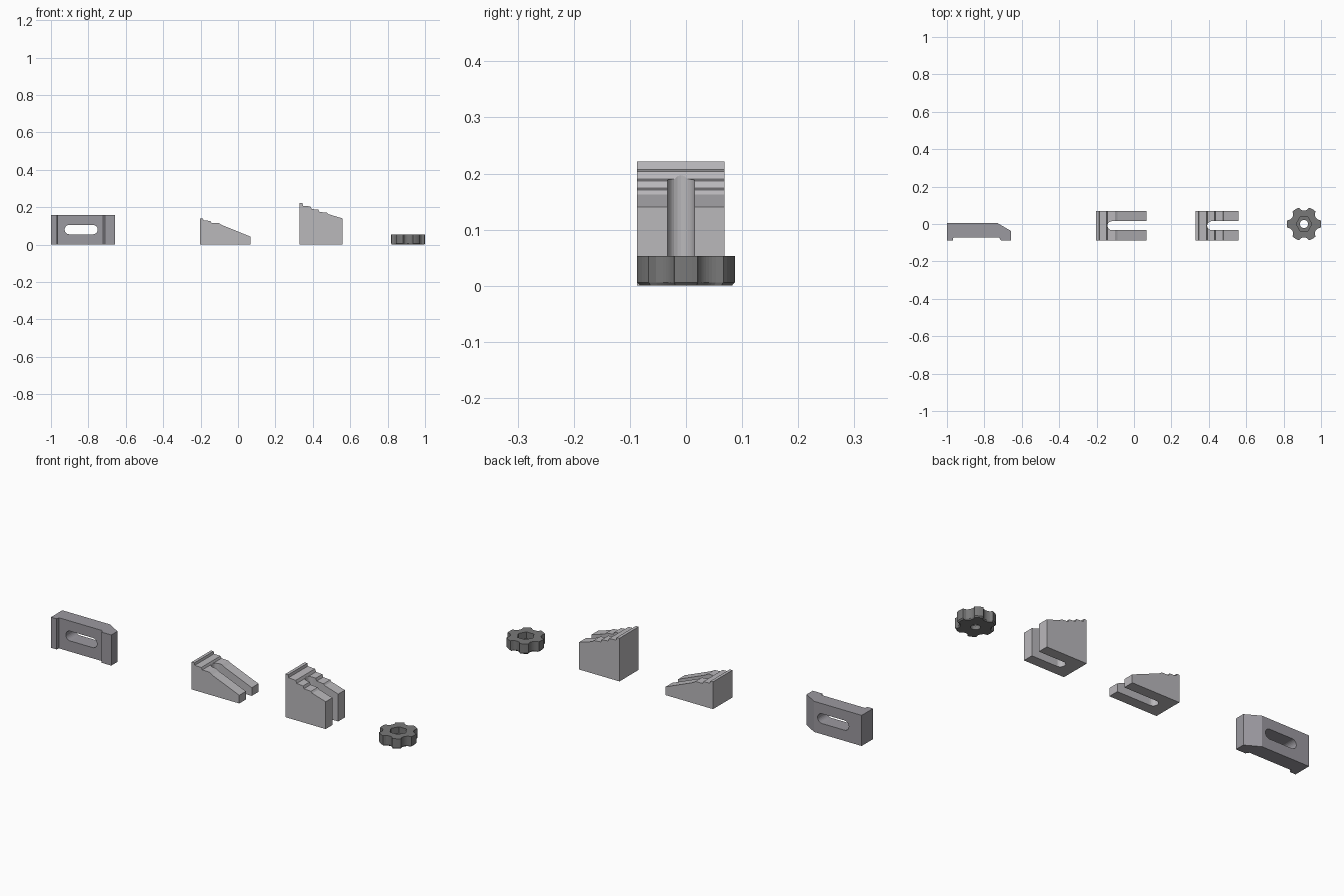
import bpy, bmesh
from math import sin, cos, pi, radians
from mathutils import Vector

if "Cube" in bpy.data.objects:
    bpy.data.objects.remove(bpy.data.objects["Cube"])


def paint(ob, name, rgb):
    mat = bpy.data.materials.new(name)
    mat.diffuse_color = (*rgb, 1)
    mat.use_nodes = True
    mat.node_tree.nodes["Principled BSDF"].inputs["Base Color"].default_value = mat.diffuse_color
    ob.data.materials.clear()
    ob.data.materials.append(mat)


def prism(name, pts, axis, a, b):
    """Extrude a 2D outline along 'y' (points are x,z) or 'z' (points are x,y)."""
    bm = bmesh.new()
    vs = [bm.verts.new((u, a, v) if axis == 'y' else (u, v, a)) for u, v in pts]
    face = bm.faces.new(vs)
    ext = bmesh.ops.extrude_face_region(bm, geom=[face])
    move = Vector((0, b - a, 0)) if axis == 'y' else Vector((0, 0, b - a))
    bmesh.ops.translate(bm, vec=move,
                        verts=[g for g in ext['geom'] if isinstance(g, bmesh.types.BMVert)])
    bmesh.ops.recalc_face_normals(bm, faces=bm.faces)
    me = bpy.data.meshes.new(name)
    bm.to_mesh(me)
    bm.free()
    ob = bpy.data.objects.new(name, me)
    bpy.context.collection.objects.link(ob)
    return ob


def cut(ob, cutter):
    m = ob.modifiers.new("cut", 'BOOLEAN')
    m.operation, m.solver, m.object = 'DIFFERENCE', 'EXACT', cutter
    bpy.context.view_layer.objects.active = ob
    bpy.ops.object.modifier_apply(modifier=m.name)
    bpy.data.objects.remove(cutter)


def arc(cx, cy, r, a0, a1, n):
    return [(cx + r * cos(a0 + (a1 - a0) * i / n),
             cy + r * sin(a0 + (a1 - a0) * i / n)) for i in range(n + 1)]


# Clamp bar with two feet, a sloped nose and a rounded slot
bar = prism("clamp_bar", [(-1, -0.087), (-0.968, -0.087), (-0.966, -0.071), (-0.722, -0.071),
                          (-0.712, -0.087), (-0.658, -0.087), (-0.658, -0.037),
                          (-0.73, 0.005), (-1, 0.005)], 'z', 0, 0.157)
slot = (arc(-0.775, 0.08, 0.025, -pi / 2, pi / 2, 12)
        + arc(-0.902, 0.08, 0.025, pi / 2, 3 * pi / 2, 12))
cut(bar, prism("slot_cutter", slot, 'y', -0.2, 0.2))
paint(bar, "dark_grey", (0.33, 0.32, 0.35))


# Stepped support blocks, each with an open-ended slot
def support(name, profile, slot_x):
    ob = prism(name, profile, 'y', -0.087, 0.069)
    r, cy = 0.024, -0.009
    outline = arc(slot_x + r, cy, r, pi / 2, 3 * pi / 2, 12) + [(0.8, cy - r), (0.8, cy + r)]
    cut(ob, prism("slot_cutter", outline, 'z', -0.1, 0.5))
    paint(ob, "mid_grey", (0.49, 0.48, 0.50))


support("low_step_block", [(-0.202, 0), (0.068, 0), (0.068, 0.042), (-0.087, 0.105),
                           (-0.102, 0.115), (-0.142, 0.116), (-0.147, 0.127),
                           (-0.184, 0.128), (-0.187, 0.14), (-0.202, 0.14)], -0.142)
support("tall_step_block", [(0.329, 0), (0.558, 0), (0.558, 0.14), (0.482, 0.163),
                            (0.475, 0.171), (0.435, 0.174), (0.43, 0.187), (0.394, 0.19),
                            (0.388, 0.204), (0.348, 0.207), (0.345, 0.221),
                            (0.329, 0.221)], 0.391)

# Six-lobed knob: lobe arcs joined by concave scallops
KX, R, HALF = 0.909, 0.091, radians(13)


def knob_ring(s):
    pts = []
    for k in range(6):
        a = k * pi / 3
        pts += arc(KX, 0, R * s, a - HALF, a + HALF, 4)
        mid = a + pi / 6
        for i in range(1, 8):
            t = -1 + i / 4
            ang = mid + t * (pi / 6 - HALF)
            rad = (R - 0.019 * (1 - t * t) ** 0.5) * s
            pts.append((KX + rad * cos(ang), rad * sin(ang)))
    return pts


bm = bmesh.new()
rings = [[bm.verts.new((x, y, z)) for x, y in knob_ring(s)]
         for s, z in ((0.94, 0), (1, 0.006), (1, 0.053))]
n = len(rings[0])
bm.faces.new(rings[0])
bm.faces.new(rings[-1])
for lo, hi in zip(rings, rings[1:]):
    for i in range(n):
        j = (i + 1) % n
        bm.faces.new((lo[i], lo[j], hi[j], hi[i]))
bmesh.ops.recalc_face_normals(bm, faces=bm.faces)
mesh = bpy.data.meshes.new("knob")
bm.to_mesh(mesh)
bm.free()
knob = bpy.data.objects.new("knob", mesh)
bpy.context.collection.objects.link(knob)

# Hexagonal nut pocket and bolt hole
cut(knob, prism("hex_cutter", arc(KX, 0, 0.042, 0, 5 * pi / 3, 5), 'z', 0.02, 0.1))
cut(knob, prism("hole_cutter", arc(KX, 0, 0.022, 0, 2 * pi * 31 / 32, 31), 'z', -0.1, 0.1))
paint(knob, "charcoal", (0.19, 0.19, 0.19))
